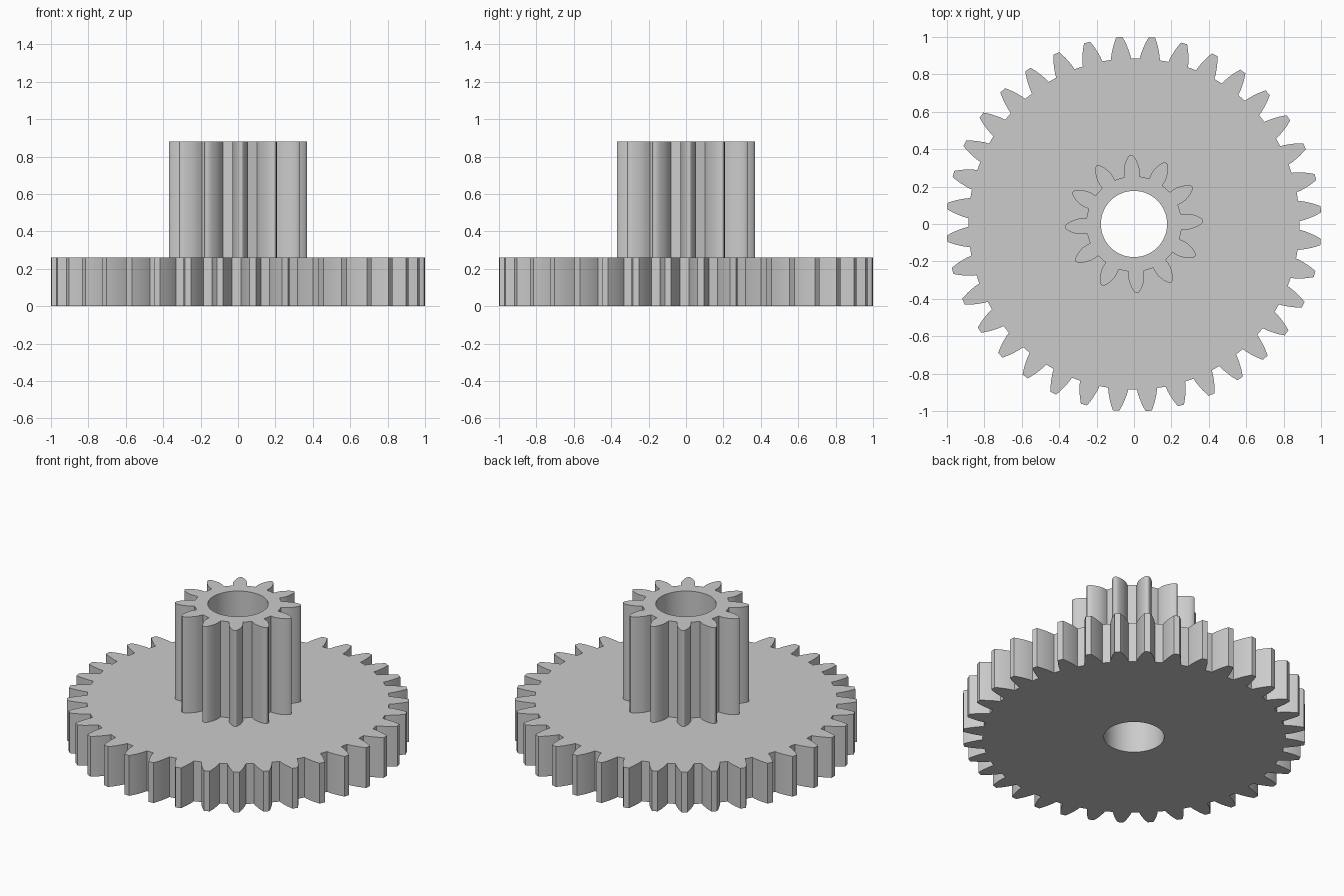
import bpy, bmesh
from math import radians, pi, sin, cos, tau

cube = bpy.data.objects.get("Cube")
if cube:
    bpy.data.objects.remove(cube, do_unlink=True)

# Single plain grey plastic
grey = bpy.data.materials.new("plain_grey")
grey.use_nodes = True
colour = (0.6, 0.6, 0.6, 1)
grey.diffuse_color = colour
grey.node_tree.nodes["Principled BSDF"].inputs["Base Color"].default_value = colour

BORE = 0.177


def gear_outline(teeth, start, flank):
    """Outline points from a half-tooth flank of (radius, half width), root to tip."""
    points = []
    for i in range(teeth):
        mid = radians(start) + i * tau / teeth
        half = [(r, w / r) for r, w in flank]
        tooth = [(r, -a) for r, a in half] + [(r, a) for r, a in reversed(half)]
        points += [(r * cos(mid + a), r * sin(mid + a)) for r, a in tooth]
    return points


def add_gear(name, outline, bottom, top):
    bore = [(BORE * cos(i * tau / 64), BORE * sin(i * tau / 64)) for i in range(64)]
    bm = bmesh.new()
    edges = []
    for loop in (outline, bore):
        verts = [bm.verts.new((x, y, bottom)) for x, y in loop]
        edges += [bm.edges.new((verts[i - 1], verts[i])) for i in range(len(verts))]
    # Fill between the teeth outline and the bore, then raise to full height
    bmesh.ops.triangle_fill(bm, edges=edges, use_beauty=True, normal=(0, 0, 1))
    raised = bmesh.ops.extrude_face_region(bm, geom=bm.faces[:], use_keep_orig=True)
    moved = [v for v in raised["geom"] if isinstance(v, bmesh.types.BMVert)]
    bmesh.ops.translate(bm, verts=moved, vec=(0, 0, top - bottom))
    bmesh.ops.recalc_face_normals(bm, faces=bm.faces[:])
    mesh = bpy.data.meshes.new(name)
    bm.to_mesh(mesh)
    bm.free()
    mesh.materials.append(grey)
    obj = bpy.data.objects.new(name, mesh)
    bpy.context.collection.objects.link(obj)
    bpy.ops.object.select_all(action="DESELECT")
    obj.select_set(True)
    bpy.context.view_layer.objects.active = obj
    bpy.ops.object.shade_smooth_by_angle(angle=radians(25))
    return obj


# Wide lower wheel with short flat-tipped teeth
wheel_flank = [(0.886, 0.054), (0.91, 0.050), (0.935, 0.043),
               (0.96, 0.035), (0.98, 0.027), (1.002, 0.017)]
add_gear("large_gear", gear_outline(36, 4.5, wheel_flank), 0, 0.26)

# Tall upper pinion with rounded petal-shaped teeth
pinion_flank = [(0.256, 0.040), (0.28, 0.042), (0.30, 0.041), (0.32, 0.036),
                (0.34, 0.028), (0.355, 0.020), (0.366, 0.011), (0.37, 0.004)]
add_gear("small_gear", gear_outline(12, 2.5, pinion_flank), 0.26, 0.88)
